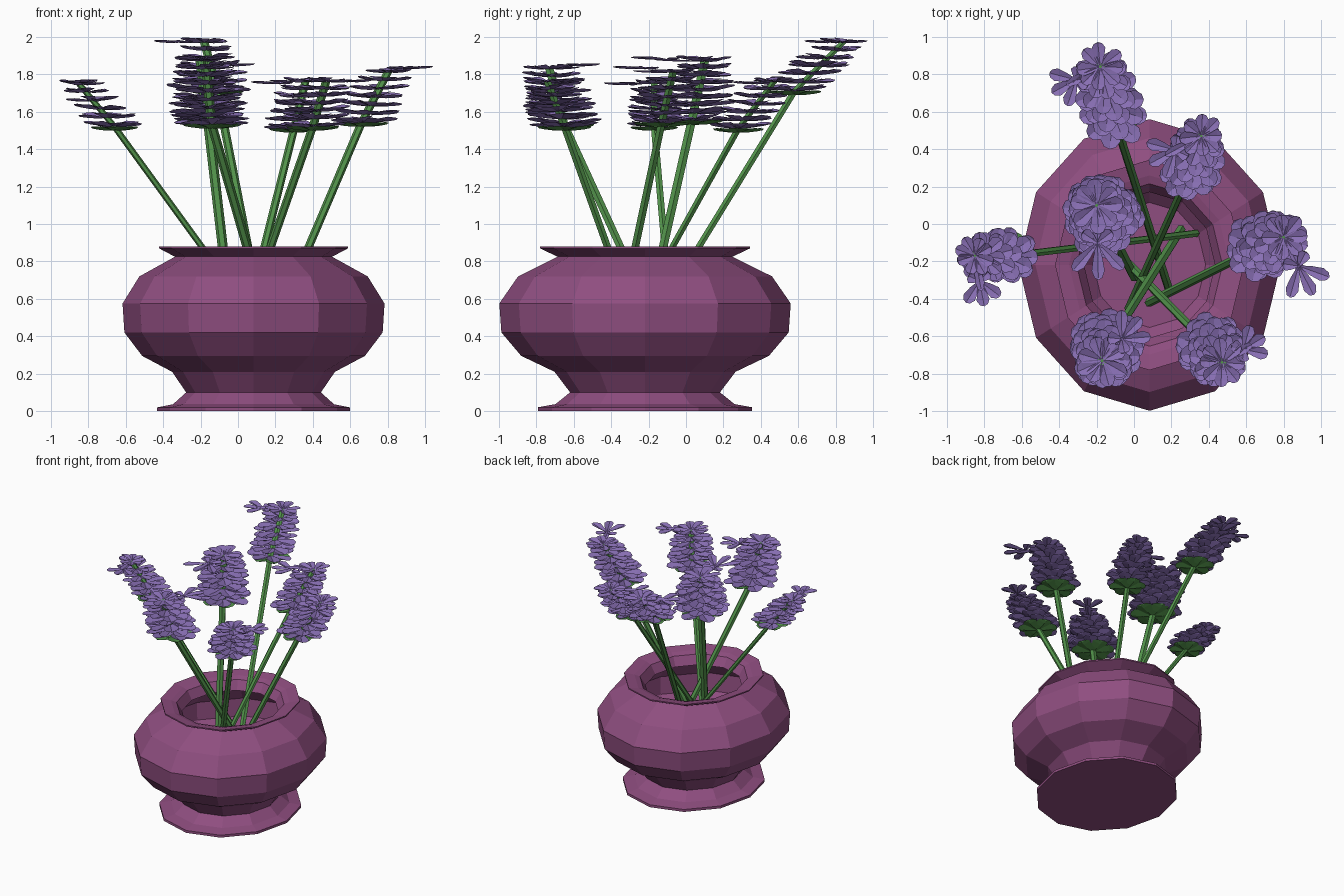
import bpy, bmesh, math, random
from mathutils import Vector, Matrix

if "Cube" in bpy.data.objects:
    bpy.data.objects.remove(bpy.data.objects["Cube"])

random.seed(4)


def material(name, rgb):
    m = bpy.data.materials.new(name)
    m.diffuse_color = (*rgb, 1)
    m.use_nodes = True
    m.node_tree.nodes["Principled BSDF"].inputs["Base Color"].default_value = m.diffuse_color
    return m


PLUM = material("plum_glaze", (0.275, 0.076, 0.216))
GREEN = material("stem_green", (0.085, 0.29, 0.07))
LILAC = material("lilac_petal", (0.25, 0.16, 0.46))


def finish(bm, name, mat):
    me = bpy.data.meshes.new(name)
    bm.to_mesh(me)
    bm.free()
    ob = bpy.data.objects.new(name, me)
    bpy.context.collection.objects.link(ob)
    me.materials.append(mat)
    return ob


# Pot: twelve-sided oval lathe, outer wall, rim, then hollow inside
def build_pot():
    profile = [(0.515, 0), (0.515, 0.02), (0.43, 0.037), (0.36, 0.10), (0.435, 0.21),
               (0.595, 0.295), (0.69, 0.42), (0.70, 0.575), (0.61, 0.72),
               (0.42, 0.825), (0.505, 0.87), (0.505, 0.88),
               (0.43, 0.865), (0.39, 0.85), (0.35, 0.78), (0.55, 0.69), (0.64, 0.57),
               (0.63, 0.43), (0.54, 0.32), (0.39, 0.24), (0.30, 0.14)]
    n = 12
    bm = bmesh.new()
    rings = []
    for r, z in profile:
        rings.append([bm.verts.new((0.083 + r * math.cos(2 * math.pi * i / n),
                                    -0.219 + 1.113 * r * math.sin(2 * math.pi * i / n), z))
                      for i in range(n)])
    for a, b in zip(rings, rings[1:]):
        for i in range(n):
            j = (i + 1) % n
            bm.faces.new((a[i], a[j], b[j], b[i]))
    bm.faces.new(rings[0][::-1])
    bm.faces.new(rings[-1])
    bmesh.ops.recalc_face_normals(bm, faces=bm.faces)
    finish(bm, "pot", PLUM)


# Stem: six-sided tube through a few points
def build_stem(name, pts, radius):
    bm = bmesh.new()
    n, rings = 6, []
    for p in pts:
        rings.append([bm.verts.new((p.x + radius * math.cos(math.tau * i / n),
                                    p.y + radius * math.sin(math.tau * i / n), p.z))
                      for i in range(n)])
    for a, b in zip(rings, rings[1:]):
        for i in range(n):
            j = (i + 1) % n
            bm.faces.new((a[i], a[j], b[j], b[i]))
    bm.faces.new(rings[0][::-1])
    bm.faces.new(rings[-1])
    finish(bm, name, GREEN)


# Petal: spoon shape with a crease down the middle, edges turned up
def add_petal(bm, centre, angle, length, width, tilt, roll=0.0):
    m = (Matrix.Translation(centre) @ Matrix.Rotation(angle, 4, 'Z')
         @ Matrix.Rotation(-tilt, 4, 'Y') @ Matrix.Rotation(roll, 4, 'X'))
    rows = []
    for t, w in ((0.05, 0.2), (0.4, 0.7), (0.75, 1.0), (0.94, 0.6)):
        x, h = t * length, w * width
        lift = 0.22 * h
        rows.append([bm.verts.new(m @ Vector(c)) for c in
                     ((x, -h, lift), (x, 0, -0.006 * math.sin(t * 3)), (x, h, lift))])
    for a, b in zip(rows, rows[1:]):
        for k in (0, 1):
            bm.faces.new((a[k], b[k], b[k + 1], a[k + 1]))
    tip = bm.verts.new(m @ Vector((length, 0, 0.004)))
    bm.faces.new((rows[-1][0], tip, rows[-1][1]))
    bm.faces.new((rows[-1][1], tip, rows[-1][2]))


# Flower head: stacked whorls of petals, one loose floret near the top
def build_head(name, low, high, radius, loose):
    bm = bmesh.new()
    layers = max(6, round((high.z - low.z) / 0.042) + 1)
    for k in range(layers):
        t = k / (layers - 1)
        c = low.lerp(high, t)
        r = radius * (1.0 - 0.3 * t * t)
        for i in range(8):
            a = math.tau * (i + 0.5 * (k % 2)) / 8 + random.uniform(-0.15, 0.15)
            add_petal(bm, c, a, r * random.uniform(0.88, 1.06), r * 0.29,
                      random.uniform(0.02, 0.16), random.uniform(-0.15, 0.15))
    start = high + (loose - high) * 0.5
    d = loose - high
    a0 = math.atan2(d.y, d.x)
    add_petal(bm, high, a0, d.length * 0.7, 0.025, 0.03)
    for da in (-0.75, 0, 0.75, 2.2, -2.2):
        add_petal(bm, start, a0 + da, d.length * (0.5 if abs(da) < 1 else 0.25), 0.035, 0.05)
    finish(bm, name, LILAC)


# Calyx: green leaves under the head
def build_calyx(name, centre, radius):
    bm = bmesh.new()
    for i in range(6):
        add_petal(bm, centre, math.tau * i / 6 + 0.3, radius, radius * 0.4, 0.1)
    finish(bm, name, GREEN)


build_pot()

# stem foot, head bottom, head top, head radius, loose floret
flowers = [
    ((0.33, -0.05, 0.16), (-0.66, -0.17, 1.52), (-0.85, -0.17, 1.75), 0.165, (-0.80, -0.44, 1.74)),
    ((0.19, -0.36, 0.18), (-0.11, 0.58, 1.71), (-0.18, 0.84, 1.97), 0.185, (-0.44, 0.70, 1.97)),
    ((-0.03, -0.45, 0.20), (0.30, 0.28, 1.51), (0.36, 0.47, 1.76), 0.175, (0.08, 0.32, 1.74)),
    ((0.00, -0.28, 0.18), (-0.16, 0.03, 1.55), (-0.20, 0.10, 1.87), 0.215, (-0.19, -0.30, 1.89)),
    ((0.08, -0.42, 0.18), (0.66, -0.13, 1.54), (0.80, -0.07, 1.81), 0.19, (0.96, -0.38, 1.85)),
    ((0.25, -0.03, 0.18), (-0.14, -0.65, 1.53), (-0.17, -0.73, 1.83), 0.205, (0.04, -0.50, 1.86)),
    ((-0.07, -0.17, 0.18), (0.40, -0.65, 1.52), (0.47, -0.74, 1.76), 0.185, (0.70, -0.60, 1.76)),
]
for i, (foot, low, high, r, loose) in enumerate(flowers, 1):
    foot, low, high, loose = map(Vector, (foot, low, high, loose))
    build_stem(f"stem_{i}", [foot, low, high], r * 0.125)
    build_calyx(f"calyx_{i}", low - Vector((0, 0, 0.02)), r * 0.8)
    build_head(f"flower_head_{i}", low, high, r, loose)
